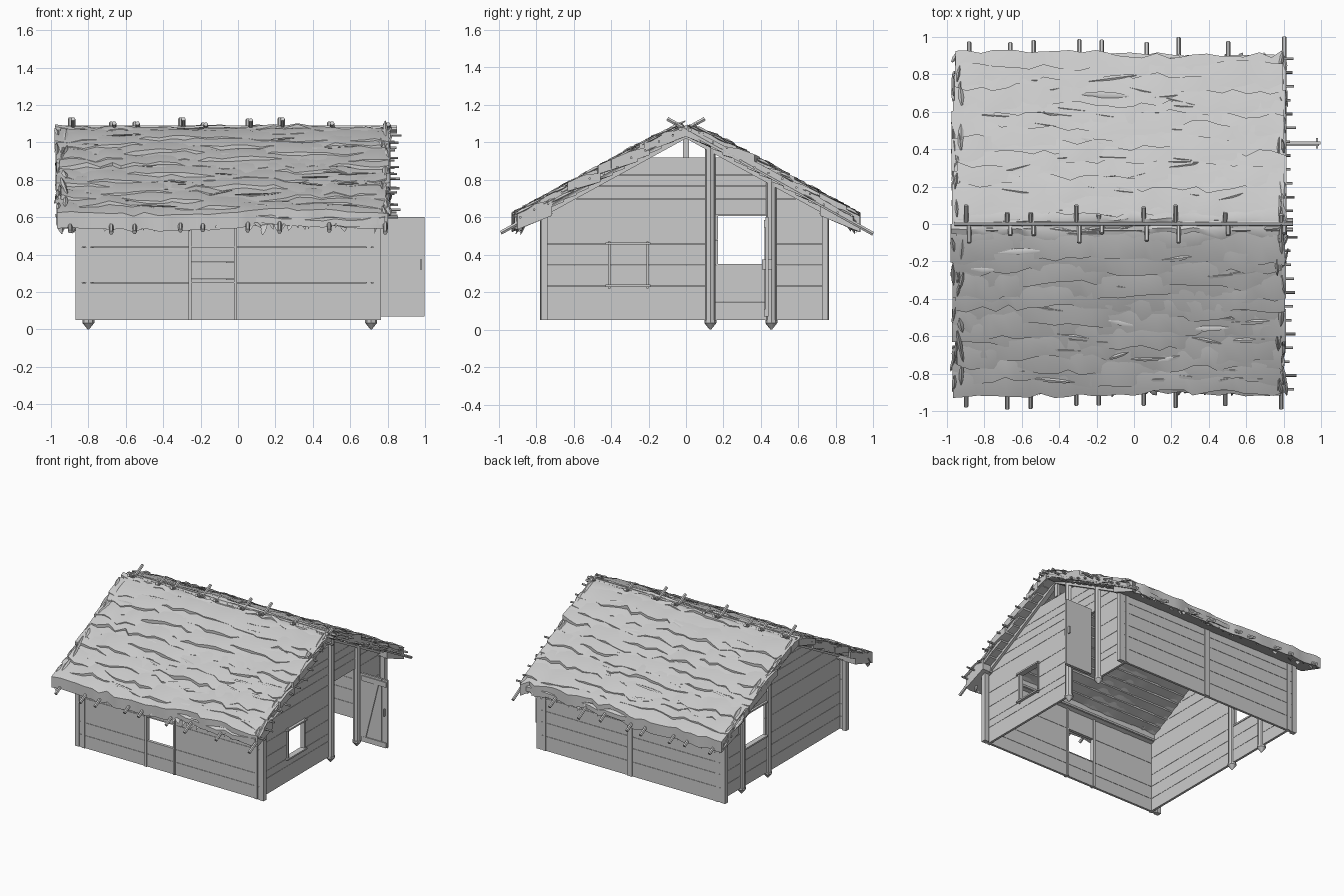
import bpy, bmesh, math, random
from mathutils import Vector

random.seed(7)
R = random.uniform
cube = bpy.data.objects.get("Cube")
if cube:
    bpy.data.objects.remove(cube, do_unlink=True)

grey = bpy.data.materials.new("weathered grey")
grey.use_nodes = True
grey.diffuse_color = (0.6, 0.6, 0.6, 1)
bsdf = next(n for n in grey.node_tree.nodes if n.type == 'BSDF_PRINCIPLED')
bsdf.inputs["Base Color"].default_value = grey.diffuse_color
bsdf.inputs["Roughness"].default_value = 0.9


def finish(name, bm, smooth=None):
    bmesh.ops.recalc_face_normals(bm, faces=bm.faces)
    mesh = bpy.data.meshes.new(name)
    bm.to_mesh(mesh)
    bm.free()
    mesh.materials.append(grey)
    ob = bpy.data.objects.new(name, mesh)
    bpy.context.collection.objects.link(ob)
    if smooth:
        bpy.ops.object.select_all(action='DESELECT')
        ob.select_set(True)
        bpy.context.view_layer.objects.active = ob
        bpy.ops.object.shade_smooth_by_angle(angle=math.radians(smooth))


def loft(bm, rings):
    """Skin a list of equal closed rings and cap both ends."""
    vs = [[bm.verts.new(p) for p in ring] for ring in rings]
    n = len(vs[0])
    for a, b in zip(vs, vs[1:]):
        for i in range(n):
            bm.faces.new((a[i], a[(i + 1) % n], b[(i + 1) % n], b[i]))
    bm.faces.new(vs[0])
    bm.faces.new(vs[-1])


def box(bm, x0, x1, y0, y1, z0, z1):
    loft(bm, [[(x, y0, z0), (x, y1, z0), (x, y1, z1), (x, y0, z1)] for x in (x0, x1)])


def rod(bm, p, q, r0, r1=None, n=6):
    p, q = Vector(p), Vector(q)
    turn = (q - p).to_track_quat('Z', 'Y')
    rings = []
    for c, r in ((p, r0), (q, r0 if r1 is None else r1)):
        rings.append([c + turn @ Vector((r * math.cos(math.tau * i / n),
                                         r * math.sin(math.tau * i / n), 0)) for i in range(n)])
    loft(bm, rings)


def under(y):
    return 1.035 - 0.548 * abs(y)


def spans(a, b, z0, z1, holes):
    """Split a plank run around the openings it crosses."""
    cuts = sorted((h[0], h[1]) for h in holes if h[2] < z1 - 0.001 and h[3] > z0 + 0.001)
    out = []
    for c, d in cuts:
        out.append((a, c))
        a = d
    return out + [(a, b)]


GAP = 0.002
# Long walls
front_levels = (0.05, 0.15, 0.25, 0.44, 0.62)
back_levels = (0.05, 0.165, 0.27, 0.36, 0.46, 0.54, 0.62)
for name, y, levels, holes in (("front_wall", -0.76, front_levels, [(-0.25, -0.02, 0.25, 0.44)]),
                               ("back_wall", 0.745, back_levels, [])):
    bm = bmesh.new()
    for z0, z1 in zip(levels, levels[1:]):
        for a, b in spans(-0.865, 0.745, z0, z1, holes):
            box(bm, a, b, y - 0.009, y + 0.009, z0, z1 - GAP)
    finish(name, bm)

# Gable walls, planks trimmed to the roof slope
door_levels = (0.05, 0.175, 0.235, 0.345, 0.46, 0.615, 0.70, 0.765, 0.825, 0.92)
side_levels = (0.05, 0.15, 0.25, 0.345, 0.48, 0.615, 0.72, 0.80, 0.87, 0.92)
small_window = (-0.405, -0.205, 0.235, 0.46)
doorway = (0.14, 0.44, 0.05, 0.615)
side_window = (0.17, 0.435, 0.345, 0.615)
for name, x, levels, holes in (("door_gable_wall", 0.705, door_levels, [small_window, doorway]),
                               ("window_gable_wall", -0.80, side_levels, [side_window])):
    bm = bmesh.new()
    for z0, z1 in zip(levels, levels[1:]):
        for a, b in spans(-0.75, 0.735, z0, z1, holes):
            lim0, lim1 = [(1.045 - z) / 0.548 for z in (z0, z1)]
            ring = [(max(a, -lim0), z0), (min(b, lim0), z0),
                    (min(b, lim1), z1 - GAP), (max(a, -lim1), z1 - GAP)]
            loft(bm, [[(x + d, py, pz) for py, pz in ring] for d in (-0.009, 0.009)])
    finish(name, bm)

# Corner boards and the flat battens over the long walls
bm = bmesh.new()
for x0, x1, xp in ((0.725, 0.765, 0.698), (-0.87, -0.835, -0.80)):
    for y0, y1, yp in ((-0.775, -0.738, -0.763), (0.725, 0.757, 0.747)):
        box(bm, x0, x1, y0, y1, 0.05, 0.62)
        box(bm, xp - 0.012, xp + 0.012, yp - 0.013, yp + 0.013, 0.05, 0.63)
for x in (-0.257, -0.013):
    box(bm, x - 0.008, x + 0.008, -0.778, -0.742, 0.05, 0.62)
box(bm, -0.065, -0.02, 0.75, 0.762, 0.05, 0.62)
finish("corner_and_wall_boards", bm)

# Pointed gable posts and king posts
bm = bmesh.new()
for x in (0.712, -0.80):
    for y in (0.13, 0.455):
        rod(bm, (x, y, 0.04), (x, y, under(y) + 0.02), 0.028, n=8)
        rod(bm, (x, y, 0.035), (x, y, 0.05), 0.032, n=8)
        rod(bm, (x, y, 0.0), (x, y, 0.035), 0.004, 0.032, n=8)
    box(bm, x - 0.012, x + 0.012, -0.016, 0.016, 0.915, 1.06)
finish("gable_posts", bm, 40)

# Window frames and sills
bm = bmesh.new()
for z in (0.234, 0.46):
    box(bm, 0.69, 0.735, -0.43, -0.19, z - 0.006, z + 0.006)
for y in (-0.41, -0.205):
    box(bm, 0.69, 0.725, y - 0.006, y + 0.006, 0.22, 0.47)
for z in (0.345, 0.612):
    box(bm, -0.825, -0.785, 0.16, 0.44, z - 0.006, z + 0.006)
for z in (0.25, 0.44):
    box(bm, -0.25, -0.02, -0.772, -0.748, z - 0.003, z + 0.003)
finish("window_frames", bm)

# Open door with ledges, diagonal brace and handle
bm = bmesh.new()
edges = (0.762, 0.862, 0.95, 1.0)
for a, b in zip(edges, edges[1:]):
    box(bm, a, b - 0.002, 0.425, 0.441, 0.07, 0.60)
for z in (0.09, 0.565):
    box(bm, 0.78, 0.99, 0.417, 0.426, z - 0.02, z + 0.02)
loft(bm, [[(0.775, y, 0.11), (0.815, y, 0.11), (0.925, y, 0.55), (0.885, y, 0.55)]
          for y in (0.418, 0.426)])
box(bm, 0.973, 0.983, 0.405, 0.46, 0.32, 0.375)
finish("open_door", bm)

# Rafter poles crossing above the ridge
bm = bmesh.new()
for x, over in ((-0.89, 0.1), (-0.67, 0.06), (-0.545, 0.06), (-0.3, 0.1), (-0.18, 0.05),
                (0.06, 0.09), (0.23, 0.1), (0.495, 0.06), (0.795, 0.05)):
    for s in (-1, 1):
        px = x + s * 0.008
        end = R(0.965, 1.0)
        rod(bm, (px, s * end, 1.069 - 0.559 * end), (px, -s * over, 1.069 + 0.559 * over), 0.012)
finish("rafter_poles", bm, 40)

# Squared gable rafters below the thatch, with wall plates
bm = bmesh.new()
for x in (0.715, -0.81):
    for s in (-1, 1):
        loft(bm, [[(x + dx, s * y, under(y) + dz) for dx, dz in
                   ((-0.018, -0.015), (0.018, -0.015), (0.018, 0.03), (-0.018, 0.03))] for y in (0, 0.8)])
for s in (-1, 1):
    rod(bm, (-0.86, s * 0.73, 0.62), (0.74, s * 0.73, 0.62), 0.018)
finish("gable_rafters", bm)

# Battens through the thatch and ridge poles
bm = bmesh.new()
for s in (-1, 1):
    for i in range(12):
        y = 0.07 + i * 0.074
        z = under(y) + 0.045 + R(-0.012, 0.012)
        rod(bm, (R(-0.975, -0.95), s * y, z), (R(0.83, 0.875), s * y, z + R(-0.008, 0.008)), 0.007)
for y, z in ((0.0, 1.08), (-0.03, 1.07), (0.02, 1.065)):
    rod(bm, (-0.96, y, z), (0.85, y, z), 0.011)
finish("thatch_battens", bm, 40)


def slab(bm, s, ya, yb, la, lb, thick, wob):
    """One wavy thatch course running along the roof from ya down to yb."""
    cols, rings = 26, []
    x0, x1 = R(-0.98, -0.945), R(0.785, 0.815)
    ph, freq = R(0, 6), R(5, 11)
    for i in range(cols + 1):
        t = i / cols
        x = x0 + (x1 - x0) * t + (R(-0.4, 0.4) / cols if 0 < i < cols else 0)
        lo = min(yb + wob * (0.7 * math.sin(ph + freq * t) + R(-1, 1)), 0.93)
        up = lb + 0.008 * math.sin(2 * ph + freq * 1.7 * t) + R(-0.006, 0.008)
        mid = (ya + lo) / 2
        ring = [(ya, la), (mid, (la + up) / 2 + 0.012 + R(-0.004, 0.004)), (lo, up),
                (lo, up - thick), (ya, la - thick)]
        rings.append([(x, s * y, under(y) + h) for y, h in ring])
    loft(bm, rings)


# Layered thatch, from base to ridge
for name, s in (("front_thatch", -1), ("back_thatch", 1)):
    bm = bmesh.new()
    slab(bm, s, 0.0, 0.905, 0.05, 0.05, 0.035, 0.01)
    for i in range(14):
        y = 0.915 - i * 0.065
        slab(bm, s, max(y - 0.2, 0.0), y, 0.05 if y > 0.2 else 0.042, 0.088 if y > 0.15 else 0.068,
             0.047 if i else 0.085, 0.02)
    finish(name, bm, 45)


def wisp(bm, p, along, width, lift):
    """Thin tapered bundle of straw."""
    p, along = Vector(p), Vector(along)
    side = along.cross(Vector((0, 0, 1))).normalized() * width
    rise = Vector((0, 0, lift))
    rings = []
    for t, k in ((-0.5, 0.3), (-0.1, 1.0), (0.25, 0.8), (0.5, 0.15)):
        c = p + along * t + rise * (t + 0.5) * 0.4
        rings.append([c + side * k, c + rise * k, c - side * k, c - rise * k * 0.5])
    loft(bm, rings)


# Loose straw on the slopes, the verges, the eaves and the ridge
bm = bmesh.new()
for s in (-1, 1):
    for i in range(30):
        y = R(0.12, 0.86)
        tilt = R(-0.04, 0.04)
        wisp(bm, (R(-0.8, 0.65), s * y, under(y) + 0.082), (R(0.12, 0.26), s * tilt, -0.55 * tilt),
             R(0.01, 0.018), 0.007)
    for x in (-0.945, 0.785):
        for i in range(34):
            y = R(0.06, 0.88)
            d = R(0.06, 0.13)
            wisp(bm, (x + R(-0.025, 0.025), s * y, under(y) + R(0.025, 0.09)), (R(-0.03, 0.03), s * d, -0.55 * d),
                 R(0.008, 0.016), R(0.008, 0.016))
    for i in range(50):
        x = -0.955 + i * 0.0353
        wisp(bm, (x, s * R(0.86, 0.895), R(0.55, 0.59)), (R(-0.04, 0.04), s * R(0.03, 0.06), -R(0.04, 0.1)),
             R(0.008, 0.02), 0.01)
for i in range(40):
    wisp(bm, (R(-0.88, 0.75), R(-0.05, 0.05), R(1.06, 1.075)), (R(0.1, 0.18), R(-0.03, 0.03), 0), 0.014, 0.01)
finish("loose_straw", bm, 45)
